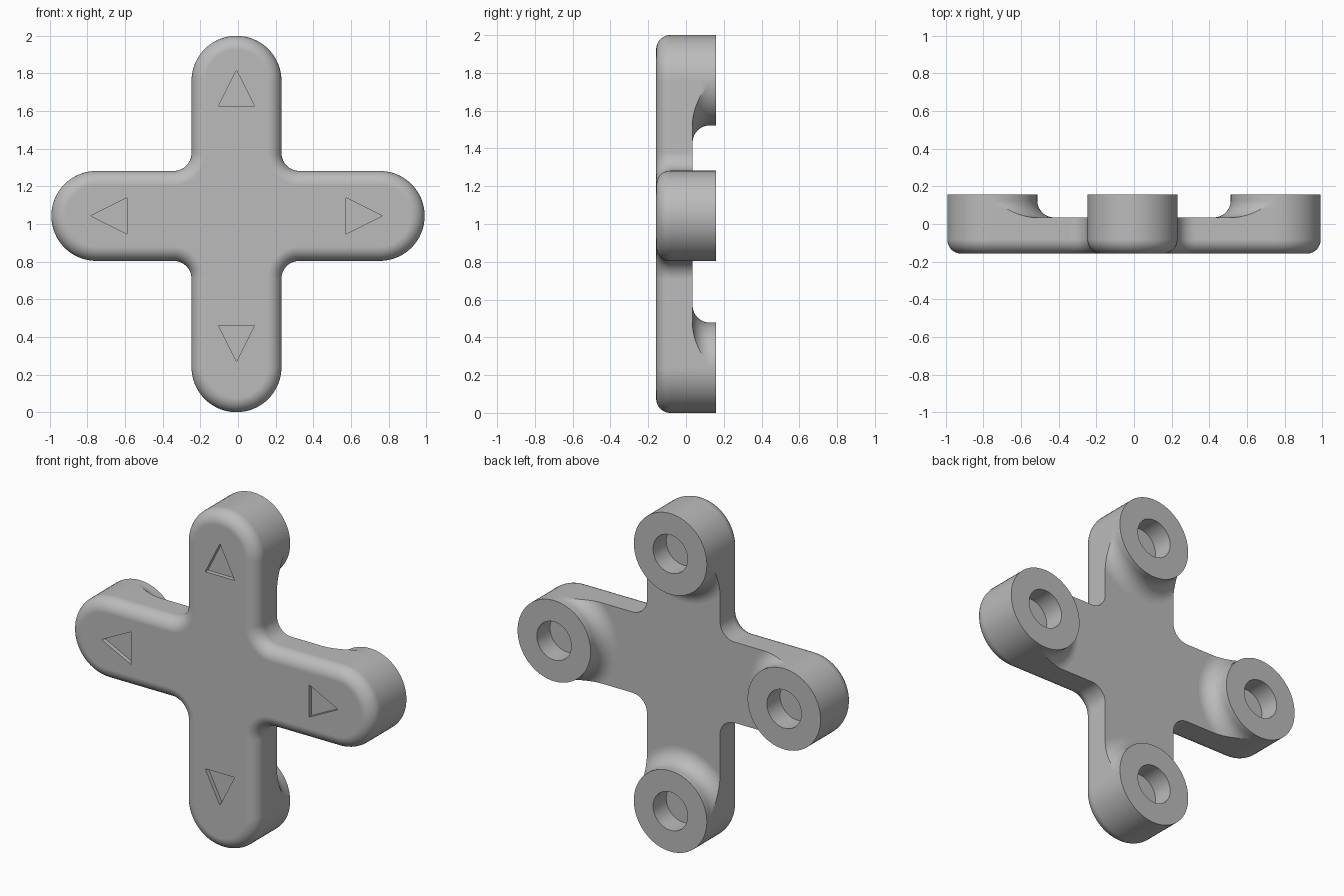
import bpy, bmesh
from math import sin, cos, asin, pi

if "Cube" in bpy.data.objects:
    bpy.data.objects.remove(bpy.data.objects["Cube"])

R = 0.239                       # arm half width and tip radius
CORNER, ROUND = 0.095, 0.075    # inner corner radius, front edge rounding
FRONT, PLATE, BACK = -0.158, 0.035, 0.158
HOLE, FLARE, DEPTH = 0.113, 0.09, 0.025
CX, CZ = -0.008, 1.043          # crossing point of the arms
TIPS = [(0.753, CZ), (CX, 2 - R), (-0.753, CZ), (CX, R)]

grey = bpy.data.materials.new("plain grey")
grey.use_nodes = True
grey.diffuse_color = (0.5, 0.5, 0.5, 1)
grey.node_tree.nodes["Principled BSDF"].inputs["Base Color"].default_value = (0.5, 0.5, 0.5, 1)


def arc(cx, cz, r, a0, a1, n=32):
    return [(cx + r * cos(a0 + (a1 - a0) * i / n), cz + r * sin(a0 + (a1 - a0) * i / n))
            for i in range(n + 1)]


def place(points, cx, cz, angle):
    """Turn local (along, across) points to face along an arm."""
    c, s = cos(angle), sin(angle)
    return [(cx + u * c - v * s, cz + u * s + v * c) for u, v in points]


def loft(bm, layers, caps=True):
    """Skin a stack of (y, loop) layers with equal point counts."""
    rings = [[bm.verts.new((x, y, z)) for x, z in loop] for y, loop in layers]
    n = len(rings[0])
    for a, b in zip(rings, rings[1:]):
        for i in range(n):
            j = (i + 1) % n
            bm.faces.new((a[i], a[j], b[j], b[i]))
    if caps:
        bm.faces.new(rings[0])
        bm.faces.new(rings[-1])


def finish(bm, name):
    bmesh.ops.remove_doubles(bm, verts=bm.verts, dist=1e-5)
    bmesh.ops.recalc_face_normals(bm, faces=bm.faces)
    mesh = bpy.data.meshes.new(name)
    bm.to_mesh(mesh)
    bm.free()
    mesh.materials.append(grey)
    obj = bpy.data.objects.new(name, mesh)
    bpy.context.collection.objects.link(obj)
    return obj


def activate(obj):
    bpy.ops.object.select_all(action='DESELECT')
    obj.select_set(True)
    bpy.context.view_layer.objects.active = obj


def smooth(obj):
    activate(obj)
    bpy.ops.object.shade_smooth_by_angle(angle=pi / 6)
    mod = obj.modifiers.new("even shading", 'WEIGHTED_NORMAL')
    mod.keep_sharp = True


# Cross-shaped plate outline, shrunk by an inset
def outline(inset):
    pts = []
    for k, (tx, tz) in enumerate(TIPS):
        a = k * pi / 2
        pts += arc(tx, tz, R - inset, a - pi / 2, a + pi / 2)
        c = R + CORNER
        (fx, fz), = place([(c, c)], CX, CZ, a)
        pts += arc(fx, fz, CORNER + inset, a + 1.5 * pi, a + pi, 14)
    return pts


# Plate with rounded front edge
layers = []
for i in range(13):
    t = i / 12 * pi / 2
    layers.append((FRONT + ROUND * (1 - sin(t)), outline(ROUND * (1 - cos(t)))))
layers = layers[::-1] + [(PLATE, outline(0))]
bm = bmesh.new()
loft(bm, layers)
plate = finish(bm, "cross_plate")

# Engraved direction arrows
bm = bmesh.new()
for k in range(4):
    tri = place([(0.583, -0.096), (0.774, 0), (0.583, 0.096)], CX, CZ, k * pi / 2)
    loft(bm, [(FRONT - 0.1, tri), (FRONT + DEPTH, tri)])
cutter = finish(bm, "arrow_cutter")
cutter.hide_render = True
activate(plate)
cut = plate.modifiers.new("arrows", 'BOOLEAN')
cut.operation, cut.solver, cut.object = 'DIFFERENCE', 'EXACT', cutter
bpy.ops.object.modifier_apply(modifier=cut.name)
bpy.data.objects.remove(cutter)
smooth(plate)


# Boss ring: flared toward the centre, trimmed flush with the arm sides
def boss_loop(r_in, r_out):
    half = asin(R / r_in) if r_in > R else pi / 2
    return arc(0, 0, r_in, pi - half, pi + half) + arc(0, 0, r_out, -pi / 2, pi / 2)


# Hollow bosses behind the arm tips
for k, name in enumerate(("left", "top", "right", "bottom")):
    profile = []
    for i in range(13):
        t = i / 12 * pi / 2
        profile.append((PLATE + FLARE * (1 - cos(t)), R + FLARE * (1 - sin(t)), R))
    profile += [(BACK, R, R), (BACK, HOLE, HOLE), (PLATE, HOLE, HOLE)]
    bm = bmesh.new()
    loft(bm, [(y, place(boss_loop(a, b), *TIPS[k], k * pi / 2)) for y, a, b in profile], caps=False)
    smooth(finish(bm, name + "_boss"))
